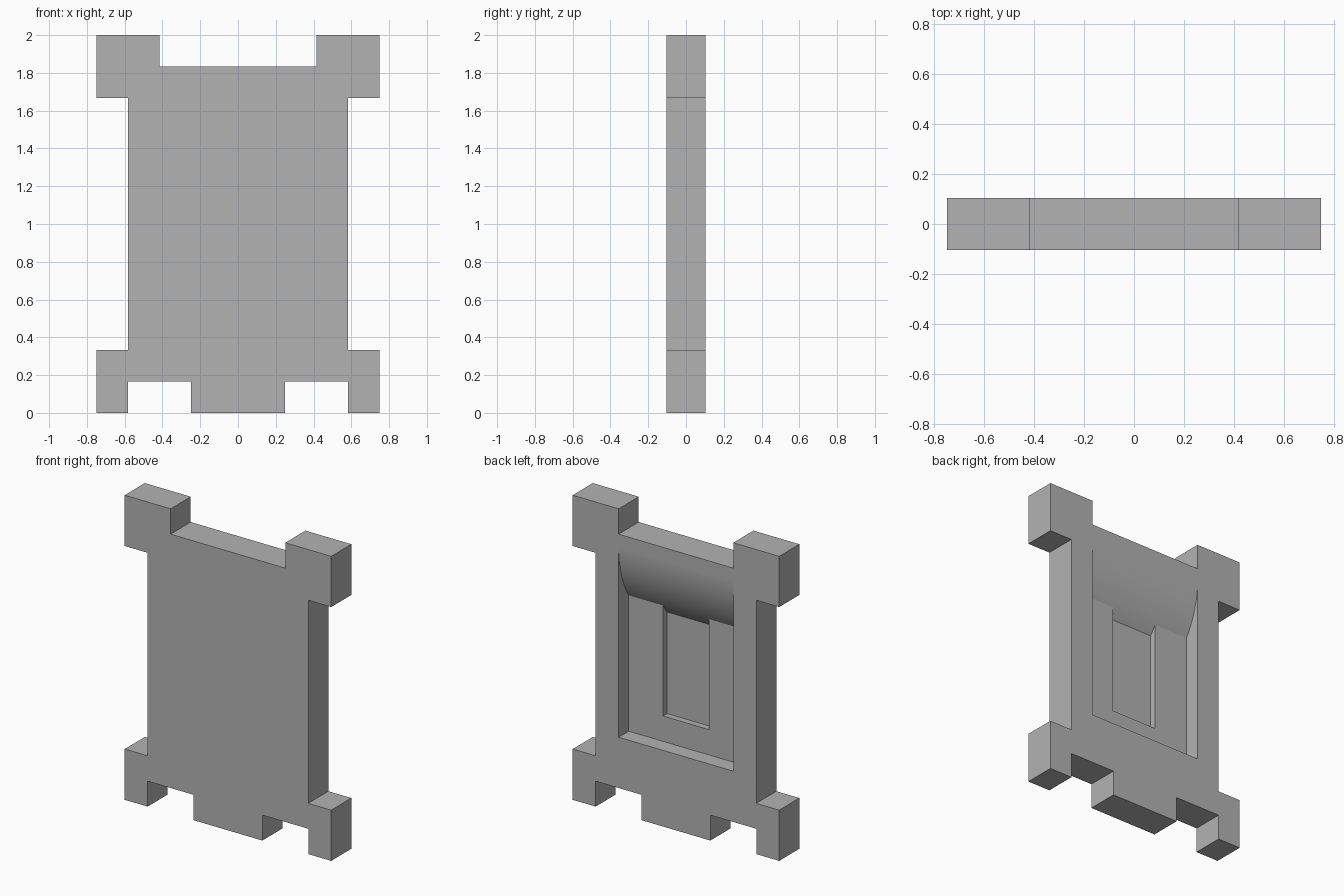
import bpy, bmesh
from math import cos, sin, asin, acos

if "Cube" in bpy.data.objects:
    bpy.data.objects.remove(bpy.data.objects["Cube"], do_unlink=True)

U = 1 / 6            # design module
HALF = 0.625 * U     # half of the slab thickness

grey = bpy.data.materials.new("mid_grey")
grey.use_nodes = True
grey.diffuse_color = (0.45, 0.45, 0.45, 1)
node = next(n for n in grey.node_tree.nodes if n.type == "BSDF_PRINCIPLED")
node.inputs["Base Color"].default_value = (0.45, 0.45, 0.45, 1)


def extrude_profile(name, points, offset):
    """Close a planar profile and extrude it along offset."""
    bm = bmesh.new()
    face = bm.faces.new([bm.verts.new(p) for p in points])
    top = bmesh.ops.extrude_face_region(bm, geom=[face])["geom"]
    bmesh.ops.translate(bm, vec=offset, verts=[v for v in top if isinstance(v, bmesh.types.BMVert)])
    bmesh.ops.recalc_face_normals(bm, faces=bm.faces)
    mesh = bpy.data.meshes.new(name)
    bm.to_mesh(mesh)
    bm.free()
    mesh.materials.append(grey)
    obj = bpy.data.objects.new(name, mesh)
    bpy.context.collection.objects.link(obj)
    return obj


# Slab with corner blocks, notched feet and lowered top edge
half_outline = [(1.5, 0), (1.5, 1), (3.5, 1), (3.5, 0), (4.5, 0), (4.5, 2), (3.5, 2),
                (3.5, 10), (4.5, 10), (4.5, 12), (2.5, 12), (2.5, 11)]
outline = half_outline + [(-x, z) for x, z in reversed(half_outline)]
panel = extrude_profile("panel", [(x * U, -HALF, z * U) for x, z in outline], (0, 2 * HALF, 0))

# Rounded upper slope shared by both recesses, tangent to the back face
RADIUS, SLOPE_TOP = 4 * U, 10.5 * U


def slope(y_from, y_to, steps=24):
    a = acos(1 - (HALF - y_from) / RADIUS)
    b = acos(1 - (HALF - y_to) / RADIUS)
    angles = [a + (b - a) * i / steps for i in range(steps + 1)]
    return [(HALF - RADIUS * (1 - cos(t)), SLOPE_TOP - RADIUS * sin(t)) for t in angles]


def cut_recess(half_width, bottom, y_open, y_floor):
    arc = slope(y_open, y_floor)
    front = y_open + 0.05
    profile = [(front, arc[0][1])] + arc + [(y_floor, bottom), (front, bottom)]
    cutter = extrude_profile("recess_cutter", [(-half_width, y, z) for y, z in profile],
                             (2 * half_width, 0, 0))
    cutter.hide_render = True
    mod = panel.modifiers.new("recess", "BOOLEAN")
    mod.operation, mod.solver, mod.object = "DIFFERENCE", "EXACT", cutter
    bpy.context.view_layer.objects.active = panel
    bpy.ops.object.modifier_apply(modifier=mod.name)
    bpy.data.objects.remove(cutter, do_unlink=True)


# Wide recess, then the narrow deeper one inside it
for o in bpy.context.selected_objects:
    o.select_set(False)
panel.select_set(True)
cut_recess(2.5 * U, 3 * U, HALF, 0)
cut_recess(U, 4 * U, 0, -0.25 * U)

panel.select_set(True)
bpy.context.view_layer.objects.active = panel
bpy.ops.object.shade_smooth_by_angle(angle=0.35)
